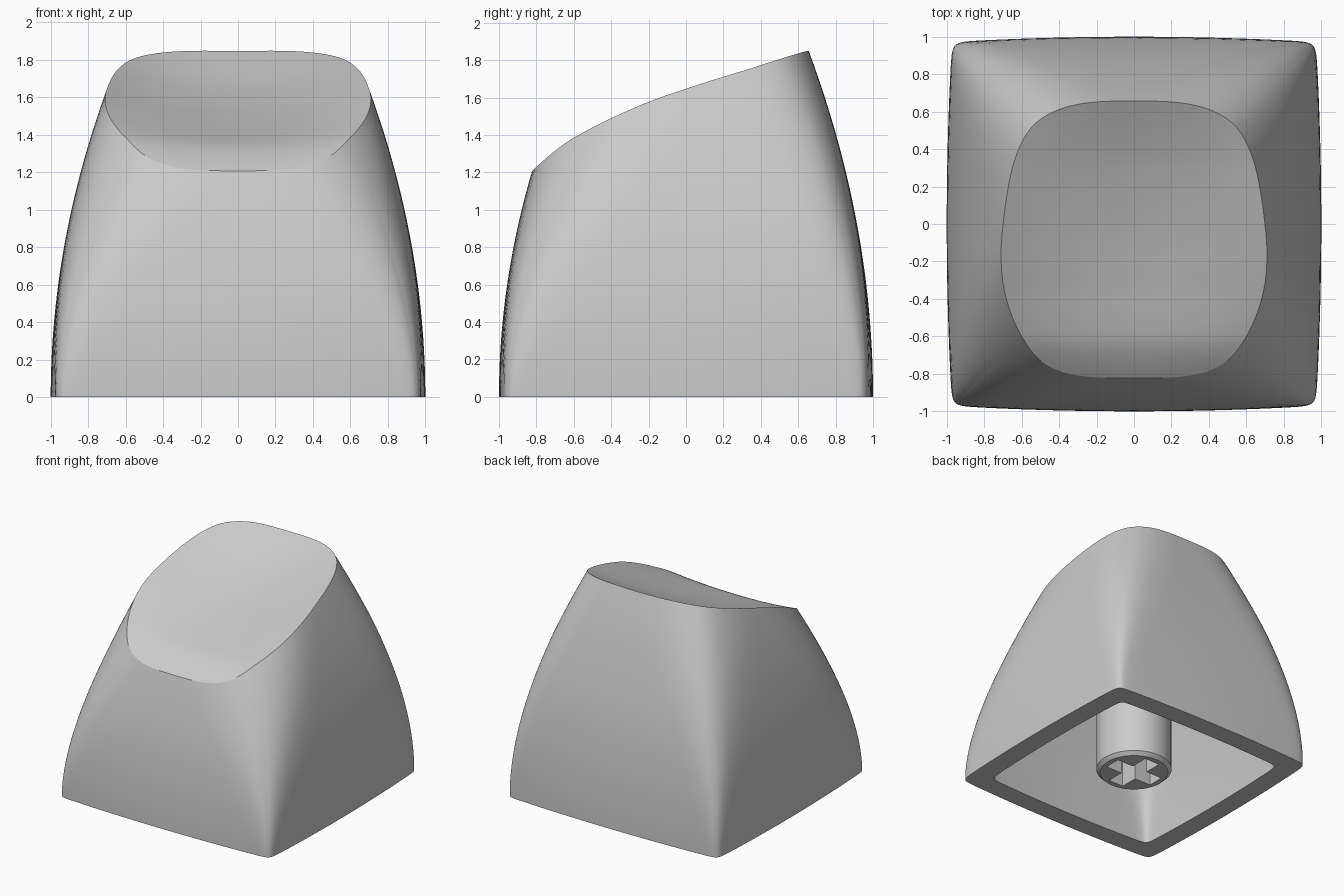
import bpy, bmesh, math

if "Cube" in bpy.data.objects:
    bpy.data.objects.remove(bpy.data.objects["Cube"])

SIDE = 32            # columns per side of the cap
WALL, ROOF = 0.17, 0.22

# Centre line of the dish, front to back (y, z)
SPINE = [(-0.9, 1.13), (-0.82, 1.21), (-0.7, 1.295), (-0.6, 1.345), (-0.3, 1.44),
         (0, 1.54), (0.3, 1.66), (0.5, 1.76), (0.66, 1.85), (0.75, 1.905)]


def spine(y):
    """Smooth height along the centre line, straight beyond its ends."""
    n = len(SPINE)
    slope = []
    for i in range(n):
        a, b = SPINE[max(i - 1, 0)], SPINE[min(i + 1, n - 1)]
        slope.append((b[1] - a[1]) / (b[0] - a[0]))
    if y <= SPINE[0][0]:
        return SPINE[0][1] + slope[0] * (y - SPINE[0][0])
    if y >= SPINE[-1][0]:
        return SPINE[-1][1] + slope[-1] * (y - SPINE[-1][0])
    i = max(j for j in range(n - 1) if SPINE[j][0] <= y)
    (y0, z0), (y1, z1) = SPINE[i], SPINE[i + 1]
    d = y1 - y0
    t = (y - y0) / d
    return ((2*t**3 - 3*t**2 + 1) * z0 + (t**3 - 2*t**2 + t) * d * slope[i]
            + (3*t**2 - 2*t**3) * z1 + (t**3 - t**2) * d * slope[i + 1])


def dish(x, y):
    return spine(y) + max(0.0, 0.22 - 0.3 * y * y) * x * x


def wall_point(u, v, z, inset):
    """Point on the bulging wall: square at the base, rounder higher up."""
    t = (1 + v) / 2
    t = t * t * (3 - 2 * t)
    n = 1 / (0.025 + (0.21 * (1 - t) + 0.112 * t) * z ** 1.5)
    s = (abs(u) ** n + abs(v) ** n) ** (-1 / n)
    s *= 1 - 0.03 * max(0, 1 - z / 1.3) * min(abs(u), abs(v)) ** 2
    h = (1 - 0.111 * z * z - inset) * s
    return h * u, h * v + 0.0105 * z * z


def shell(inset, drop, wall_rings, cap_rings):
    """Rings from the base up the wall to the rim, then in over the dish."""
    dirs = []
    for k in range(4):
        for i in range(SIDE):
            a = math.sin((2 * i / SIDE - 1) * math.pi / 2)
            dirs.append([(a, -1), (1, a), (-a, 1), (-1, -a)][k])
    tops = []
    for u, v in dirs:
        lo, hi = 0.2, 2.0
        for _ in range(40):
            z = (lo + hi) / 2
            if z < dish(*wall_point(u, v, z, inset)) - drop:
                lo = z
            else:
                hi = z
        tops.append(lo)
    rings = []
    for r in range(wall_rings + 1):
        ring = []
        for (u, v), top in zip(dirs, tops):
            z = top * r / wall_rings
            ring.append((*wall_point(u, v, z, inset), z))
        rings.append(ring)
    rim, cy = rings[-1], -0.08
    for r in range(1, cap_rings):
        f = 1 - r / cap_rings
        flat = [(x * f, cy + (y - cy) * f) for x, y, _ in rim]
        rings.append([(x, y, dish(x, y) - drop) for x, y in flat])
    return rings


def loft(name, rings):
    """Skin a list of equal rings and close both ends."""
    bm = bmesh.new()
    loops = [[bm.verts.new(p) for p in ring] for ring in rings]
    n = len(loops[0])
    for a, b in zip(loops, loops[1:]):
        for i in range(n):
            j = (i + 1) % n
            bm.faces.new((a[i], a[j], b[j], b[i]))
    bm.faces.new(loops[0][::-1])
    bm.faces.new(loops[-1])
    bmesh.ops.recalc_face_normals(bm, faces=bm.faces)
    mesh = bpy.data.meshes.new(name)
    bm.to_mesh(mesh)
    bm.free()
    ob = bpy.data.objects.new(name, mesh)
    bpy.context.collection.objects.link(ob)
    return ob


def activate(ob):
    bpy.ops.object.select_all(action='DESELECT')
    ob.select_set(True)
    bpy.context.view_layer.objects.active = ob


# Hollow cap: inner shell from the ceiling down, then outer shell up to the dish
inner = shell(WALL, ROOF, 16, 10)
outer = shell(0, 0, 28, 20)
cap = loft("cap_body", inner[::-1] + outer)

# Round stem with a chamfered lower end
stem = loft("stem", [[(r * math.cos(a), r * math.sin(a), z)
                      for a in (math.tau * i / 48 for i in range(48))]
                     for r, z in ((0.27, 0), (0.3, 0.03), (0.3, 1.35))])

# Cross-shaped socket cut into the stem
L, T = 0.225, 0.07
quarter = [(L, -T), (L, T), (T, T)]
cross = []
for k in range(4):
    c, s = [(1, 0), (0, 1), (-1, 0), (0, -1)][k]
    cross += [(x * c - y * s, x * s + y * c) for x, y in quarter]
cutter = loft("socket_cutter", [[(x, y, z) for x, y in cross] for z in (-0.1, 0.45)])
cutter.hide_render = True
mod = stem.modifiers.new("socket", 'BOOLEAN')
mod.operation, mod.solver, mod.object = 'DIFFERENCE', 'EXACT', cutter
activate(stem)
bpy.ops.object.modifier_apply(modifier=mod.name)
bpy.data.objects.remove(cutter)

for ob in (cap, stem):
    activate(ob)
    bpy.ops.object.shade_smooth_by_angle(angle=math.radians(30))
